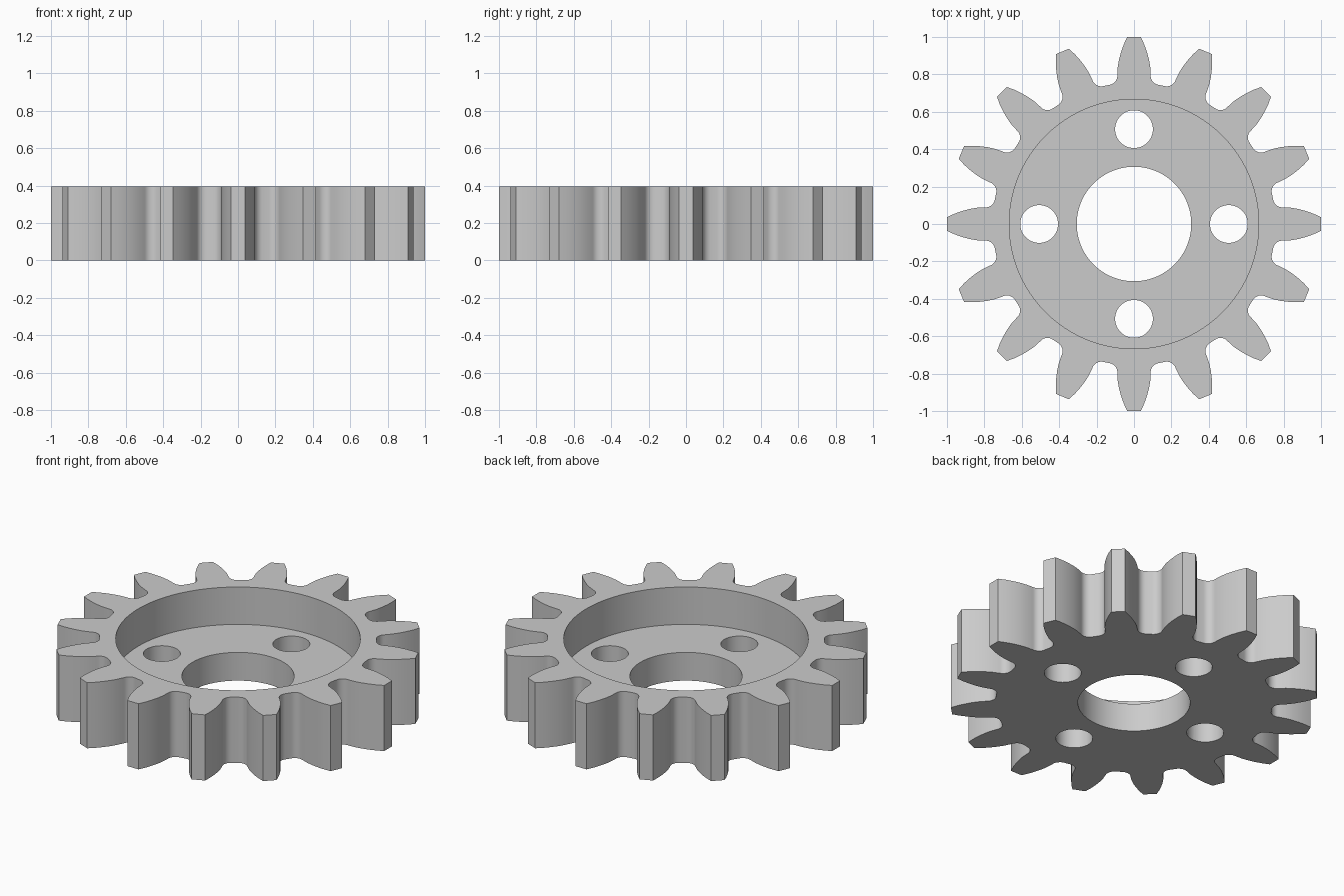
import bpy, bmesh
from math import sin, cos, pi, radians
from mathutils import Matrix, Vector

if "Cube" in bpy.data.objects:
    bpy.data.objects.remove(bpy.data.objects["Cube"], do_unlink=True)

TEETH = 16
HEIGHT = 0.395
FLOOR = 0.17          # web thickness below the recess
ROOT, FILLET = 0.755, 0.05
PITCH = 2 * pi / TEETH

steel = bpy.data.materials.new("grey metal")
steel.use_nodes = True
steel.diffuse_color = (0.6, 0.6, 0.6, 1)
steel.node_tree.nodes["Principled BSDF"].inputs["Base Color"].default_value = (0.6, 0.6, 0.6, 1)


def half_tooth():
    """Lower side of one tooth along +x, from the gap middle out to the tip."""
    gap = Matrix.Rotation(-PITCH / 2, 2)
    centre = Vector((ROOT + FILLET, 0.0185))
    points = [Vector((ROOT, 0))]
    for i in range(9):
        a = radians(180 - i * 10.5)
        points.append(centre + FILLET * Vector((cos(a), sin(a))))
    points = [gap @ p for p in points]
    # Curved flank up to the flat tip
    flank = [(0.84, 0.087), (0.88, 0.08), (0.92, 0.069), (0.96, 0.055), (0.999, 0.037)]
    return points + [Vector((x, -w)) for x, w in flank]


def gear_outline():
    lower = half_tooth()
    upper = [Vector((p.x, -p.y)) for p in reversed(lower)][:-1]
    tooth = lower + upper
    return [Matrix.Rotation(k * PITCH, 2) @ p for k in range(TEETH) for p in tooth]


def prism(name, outline, z0, z1):
    bm = bmesh.new()
    base = bm.faces.new([bm.verts.new((p[0], p[1], z0)) for p in outline])
    top = bmesh.ops.extrude_face_region(bm, geom=[base])["geom"]
    bmesh.ops.translate(bm, vec=(0, 0, z1 - z0),
                        verts=[v for v in top if isinstance(v, bmesh.types.BMVert)])
    bmesh.ops.recalc_face_normals(bm, faces=bm.faces)
    mesh = bpy.data.meshes.new(name)
    bm.to_mesh(mesh)
    bm.free()
    mesh.materials.append(steel)
    obj = bpy.data.objects.new(name, mesh)
    bpy.context.collection.objects.link(obj)
    return obj


def circle(radius, x=0, y=0, n=96):
    return [(x + radius * cos(2 * pi * i / n), y + radius * sin(2 * pi * i / n)) for i in range(n)]


# Toothed blank
gear = prism("gear_wheel", gear_outline(), 0, HEIGHT)

# Recess, central bore and four lightening holes
cutters = [prism("recess_cutter", circle(0.667), FLOOR, 1),
           prism("bore_cutter", circle(0.306), -1, 1)]
for k in range(4):
    a = k * pi / 2
    cutters.append(prism("hole_cutter", circle(0.101, 0.507 * cos(a), 0.507 * sin(a), 48), -1, 1))

bpy.ops.object.select_all(action='DESELECT')
gear.select_set(True)
bpy.context.view_layer.objects.active = gear
for cutter in cutters:
    cutter.hide_render = True
    cut = gear.modifiers.new(cutter.name, 'BOOLEAN')
    cut.operation = 'DIFFERENCE'
    cut.solver = 'EXACT'
    cut.object = cutter
    bpy.ops.object.modifier_apply(modifier=cut.name)
    bpy.data.objects.remove(cutter, do_unlink=True)

# Smooth curved walls, crisp rims and tooth tips
bpy.ops.object.shade_smooth_by_angle(angle=radians(30))
